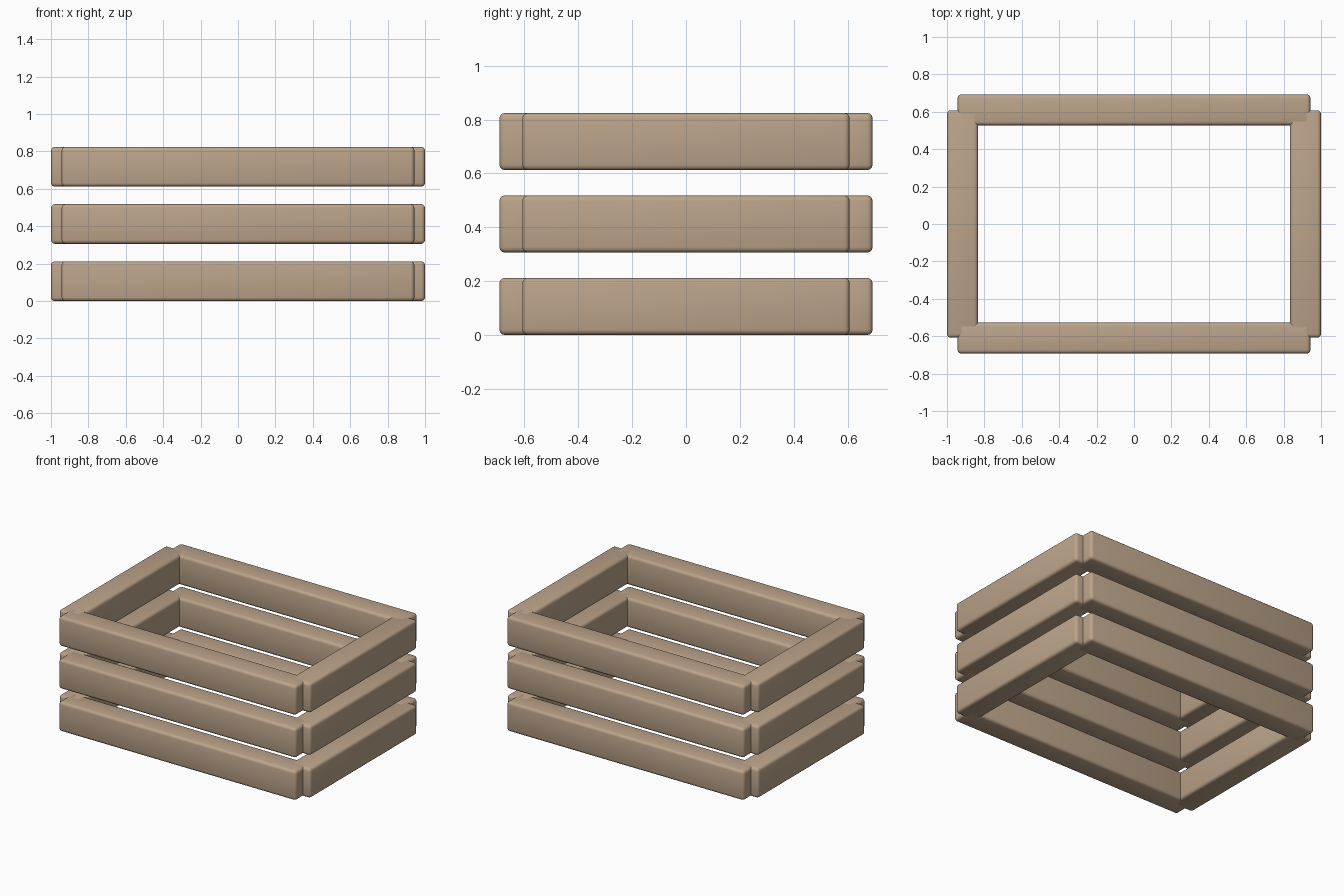
import bpy
import math

cube = bpy.data.objects.get("Cube")
if cube:
    bpy.data.objects.remove(cube, do_unlink=True)

# Pale wood
wood = bpy.data.materials.new("pale_wood")
wood.use_nodes = True
colour = (0.50, 0.37, 0.255, 1)
wood.diffuse_color = colour
wood.node_tree.nodes["Principled BSDF"].inputs["Base Color"].default_value = colour

HEIGHT = 0.212
PITCH = 0.306


def slat(name, centre, size):
    """A board with rounded edges."""
    bpy.ops.mesh.primitive_cube_add(size=1, location=centre)
    board = bpy.context.object
    board.name = name
    board.scale = size
    bpy.ops.object.transform_apply(location=False, rotation=False, scale=True)
    board.data.materials.append(wood)
    bevel = board.modifiers.new("rounded_edges", "BEVEL")
    bevel.width = 0.02
    bevel.segments = 3
    bpy.ops.object.modifier_apply(modifier=bevel.name)
    bpy.ops.object.shade_smooth_by_angle(angle=math.radians(40))


# Three open tiers, each with two long and two short slats
for tier, level in enumerate(("lower", "middle", "upper")):
    z = HEIGHT / 2 + tier * PITCH
    for side, long_name, short_name in ((-1, "front", "right"), (1, "back", "left")):
        slat(f"{level}_{long_name}_slat", (0, side * 0.61, z), (1.886, 0.166, HEIGHT))
        slat(f"{level}_{short_name}_slat", (side * 0.917, 0, z), (0.166, 1.216, HEIGHT))
